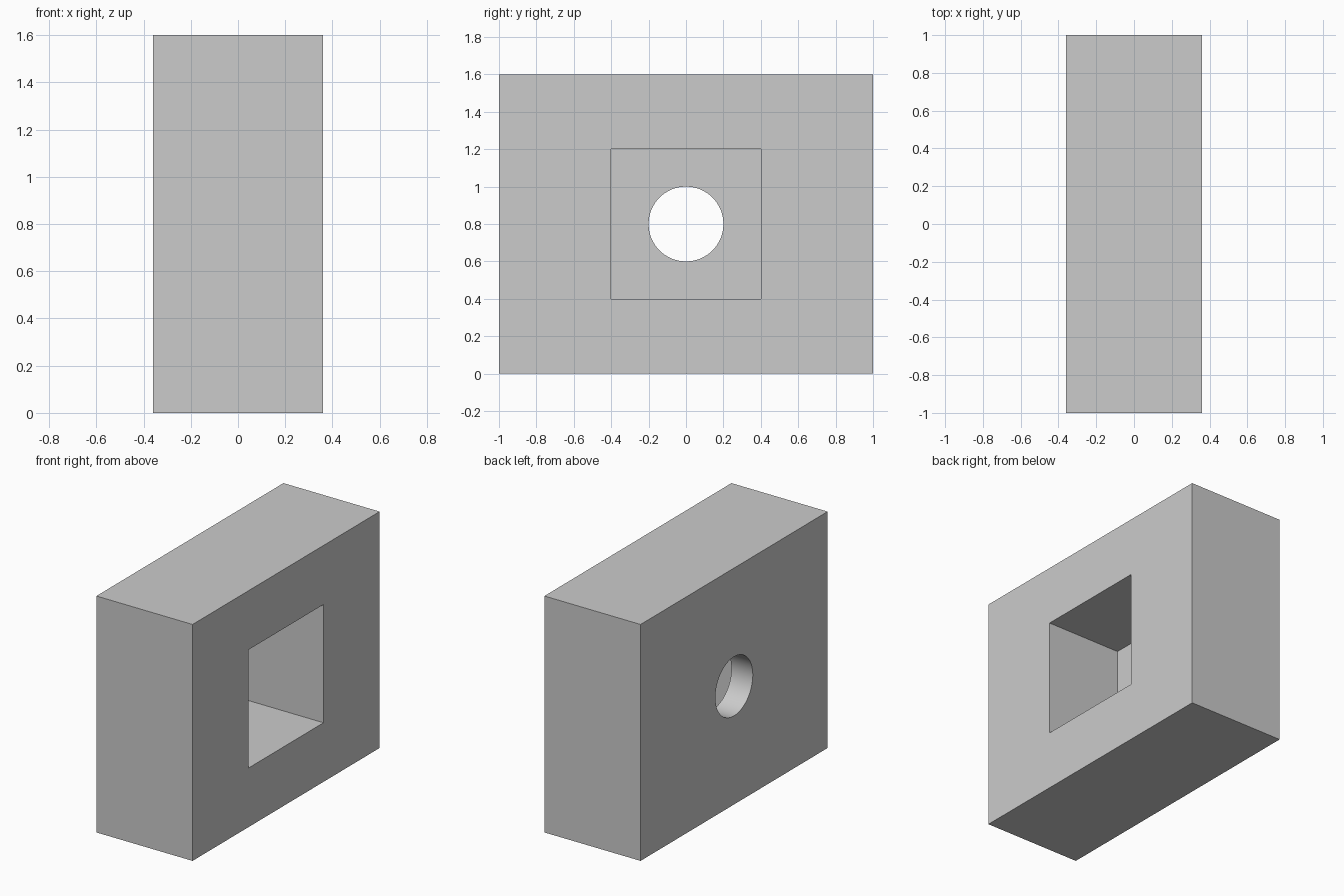
import bpy
import math

cube = bpy.data.objects.get("Cube")
if cube:
    bpy.data.objects.remove(cube, do_unlink=True)

WIDTH, DEPTH, HEIGHT = 0.72, 2.0, 1.6
MID = HEIGHT / 2
POCKET_SIDE, POCKET_DEPTH, HOLE_RADIUS = 0.8, 0.56, 0.2

# Plain grey material
grey = bpy.data.materials.new("plain grey")
grey.use_nodes = True
color = (0.6, 0.6, 0.6, 1.0)
grey.diffuse_color = color
grey.node_tree.nodes["Principled BSDF"].inputs["Base Color"].default_value = color


def box(name, size, location):
    bpy.ops.mesh.primitive_cube_add(size=1, location=location)
    obj = bpy.context.object
    obj.name = name
    obj.scale = size
    bpy.ops.object.transform_apply(location=False, rotation=False, scale=True)
    obj.data.materials.append(grey)
    return obj


def cut(target, cutter):
    mod = target.modifiers.new(cutter.name, "BOOLEAN")
    mod.operation = "DIFFERENCE"
    mod.solver = "EXACT"
    mod.object = cutter
    cutter.hide_render = True
    bpy.ops.object.select_all(action="DESELECT")
    target.select_set(True)
    bpy.context.view_layer.objects.active = target
    bpy.ops.object.modifier_apply(modifier=mod.name)
    bpy.data.objects.remove(cutter, do_unlink=True)


# Solid block
block = box("block", (WIDTH, DEPTH, HEIGHT), (0, 0, MID))

# Square pocket, open on the +x side and overshooting that face
over = 0.2
pocket_x = WIDTH / 2 + (over - POCKET_DEPTH) / 2
pocket = box("pocket_cutter", (POCKET_DEPTH + over, POCKET_SIDE, POCKET_SIDE),
             (pocket_x, 0, MID))
cut(block, pocket)

# Round hole through the remaining wall on the -x side
bpy.ops.mesh.primitive_cylinder_add(vertices=96, radius=HOLE_RADIUS, depth=0.5,
                                    location=(-WIDTH / 2, 0, MID),
                                    rotation=(0, math.pi / 2, 0))
hole = bpy.context.object
hole.name = "hole_cutter"
hole.data.materials.append(grey)
cut(block, hole)

# Smooth hole wall, crisp block edges
bpy.ops.object.shade_smooth_by_angle(angle=math.radians(30))
